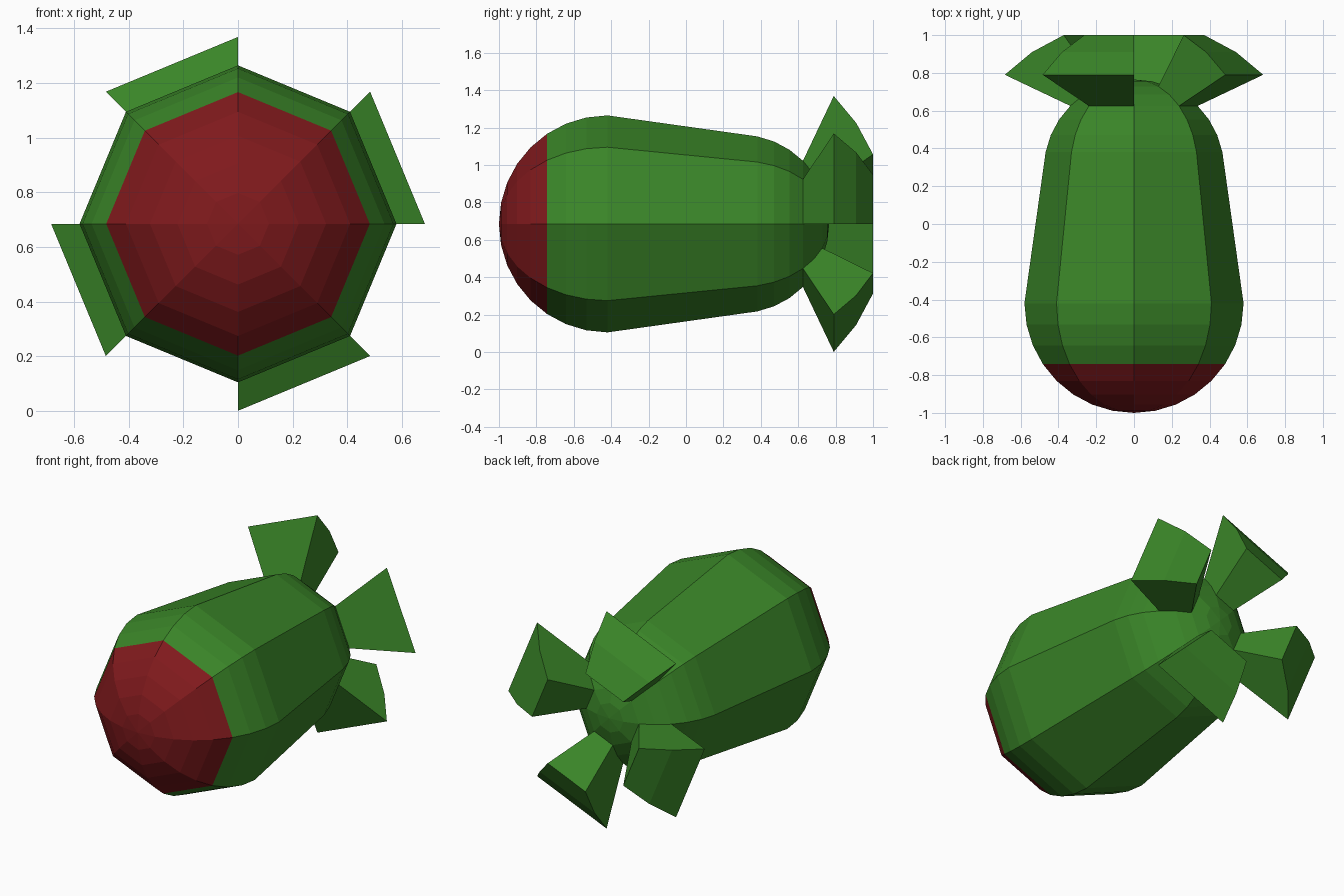
import bpy, bmesh
from math import sin, cos, radians, pi

if "Cube" in bpy.data.objects:
    bpy.data.objects.remove(bpy.data.objects["Cube"])

AXIS_Z = 0.685   # height of the long axis
SIDES = 8


def material(name, color):
    m = bpy.data.materials.new(name)
    m.diffuse_color = color
    m.use_nodes = True
    m.node_tree.nodes["Principled BSDF"].inputs["Base Color"].default_value = m.diffuse_color
    return m


GREEN = material("green_paint", (0.042, 0.235, 0.021, 1))
RED = material("red_paint", (0.216, 0.010, 0.012, 1))


def at(y, r, angle):
    return (r * cos(angle), y, AXIS_Z + r * sin(angle))


def finish(bm, name, mat):
    bmesh.ops.recalc_face_normals(bm, faces=bm.faces)
    mesh = bpy.data.meshes.new(name)
    bm.to_mesh(mesh)
    bm.free()
    mesh.materials.append(mat)
    obj = bpy.data.objects.new(name, mesh)
    bpy.context.collection.objects.link(obj)
    return obj


def lathe(name, profile, mat):
    """Octagonal revolution of (y, radius) points about the long axis."""
    bm = bmesh.new()
    rings = []
    for y, r in profile:
        n = 1 if r < 1e-4 else SIDES
        rings.append([bm.verts.new(at(y, r, 2 * pi * i / SIDES)) for i in range(n)])
    for a, b in zip(rings, rings[1:]):
        for i in range(SIDES):
            j = (i + 1) % SIDES
            if len(a) == 1:
                bm.faces.new((a[0], b[j], b[i]))
            elif len(b) == 1:
                bm.faces.new((a[i], a[j], b[0]))
            else:
                bm.faces.new((a[i], a[j], b[j], b[i]))
    return finish(bm, name, mat)


# Spherical nose and tail, joined by a straight taper
STEP = radians(11.25)
nose = [(-0.42 - 0.58 * cos(k * STEP), 0.58 * sin(k * STEP)) for k in range(9)]
tail = [(0.288 + 0.477 * sin(k * STEP), 0.477 * cos(k * STEP)) for k in range(1, 9)]
lathe("nose_cap", nose[:6], RED)
lathe("body", nose[5:] + tail, GREEN)

# Four wedge fins, each filling every other side of the octagon
fin_profile = [(0.625, 0.337), (0.79, 0.684), (0.91, 0.54), (1.0, 0.372), (0.729, 0.183)]
for k in range(4):
    bm = bmesh.new()
    start = k * pi / 2
    a = [bm.verts.new(at(y, r, start)) for y, r in fin_profile]
    b = [bm.verts.new(at(y, r, start + pi / 4)) for y, r in fin_profile]
    bm.faces.new(a)
    bm.faces.new(b[::-1])
    for i in range(len(a)):
        j = (i + 1) % len(a)
        bm.faces.new((a[i], b[i], b[j], a[j]))
    finish(bm, f"tail_fin_{k + 1}", GREEN)
